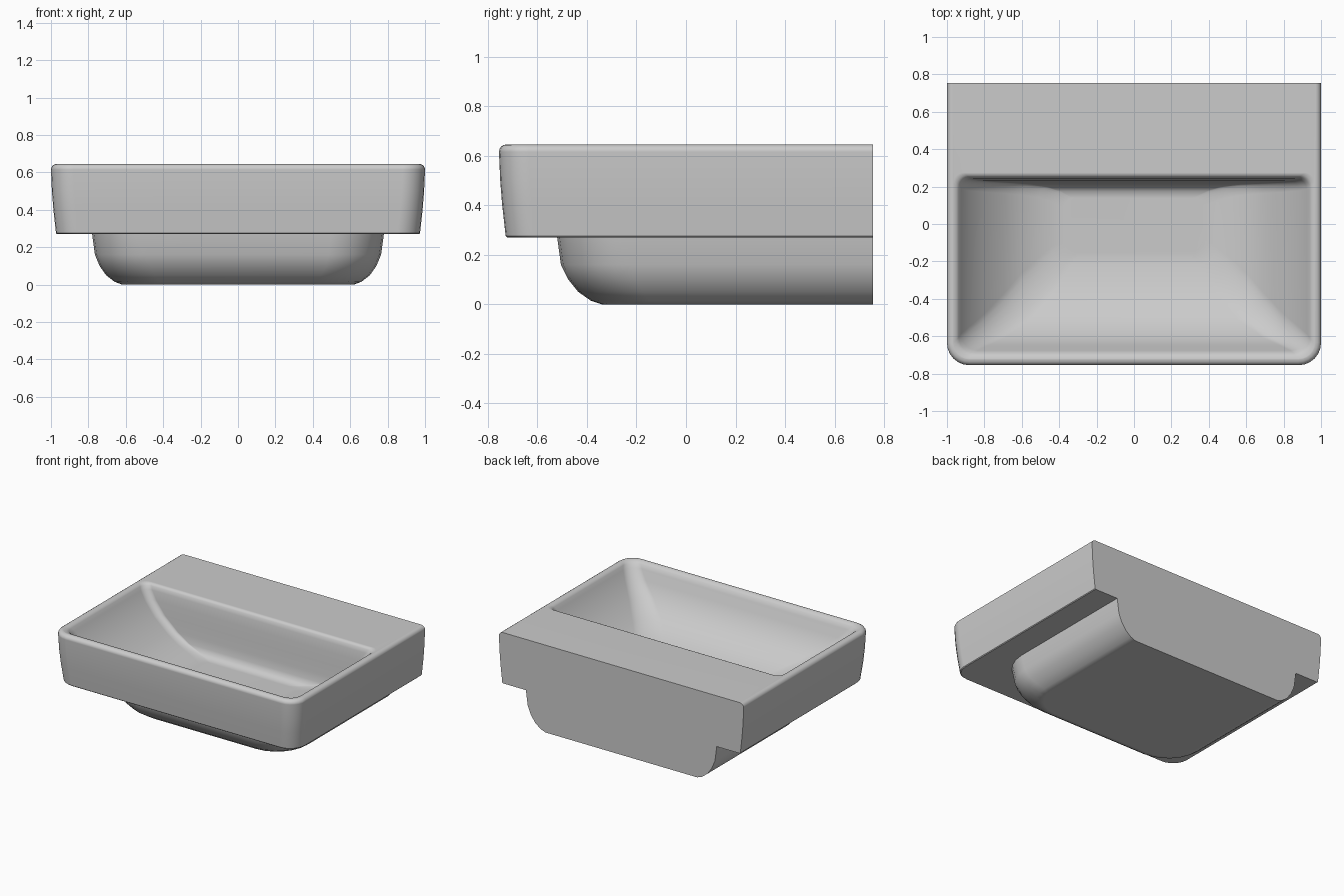
import bpy
import bmesh
import math

default_cube = bpy.data.objects.get("Cube")
if default_cube:
    bpy.data.objects.remove(default_cube, do_unlink=True)

BACK = 0.755
CORNER_STEPS = 6


def make_material(name, colour):
    material = bpy.data.materials.new(name)
    material.use_nodes = True
    material.diffuse_color = colour
    material.node_tree.nodes["Principled BSDF"].inputs["Base Color"].default_value = colour
    return material


def rounded_outline(z, half_width, front, back, front_radius, back_radius):
    """Rectangular section with separate front and back corner radii."""
    corners = [
        (half_width, back, back_radius, 0),
        (-half_width, back, back_radius, 1),
        (-half_width, front, front_radius, 2),
        (half_width, front, front_radius, 3),
    ]
    points = []
    for x, y, radius, quarter in corners:
        centre_x = x - math.copysign(radius, x)
        centre_y = y - radius if quarter < 2 else y + radius
        for step in range(CORNER_STEPS + 1):
            angle = (quarter + step / CORNER_STEPS) * math.pi / 2
            points.append((centre_x + radius * math.cos(angle),
                           centre_y + radius * math.sin(angle), z))
    return points


def loft(name, sections, material):
    """Skin the sections from the bottom outside to the inside floor."""
    bm = bmesh.new()
    shared = {}

    def vertex(point):
        key = tuple(round(value, 5) for value in point)
        if key not in shared:
            shared[key] = bm.verts.new(key)
        return shared[key]

    def add_face(corners):
        unique = list(dict.fromkeys(corners))
        if len(unique) > 2:
            face = bm.faces.new(unique)
            if face.calc_area() < 1e-7:
                bm.faces.remove(face)

    rings = [[vertex(p) for p in rounded_outline(*s)] for s in sections]
    add_face(rings[0][::-1])
    for lower, upper in zip(rings, rings[1:]):
        for i in range(len(lower)):
            j = (i + 1) % len(lower)
            add_face([lower[i], lower[j], upper[j], upper[i]])
    add_face(rings[-1])

    mesh = bpy.data.meshes.new(name)
    bm.to_mesh(mesh)
    bm.free()
    mesh.materials.append(material)
    obj = bpy.data.objects.new(name, mesh)
    bpy.context.collection.objects.link(obj)
    bpy.ops.object.select_all(action="DESELECT")
    obj.select_set(True)
    bpy.context.view_layer.objects.active = obj
    bpy.ops.object.shade_smooth_by_angle(angle=math.radians(35))
    # Keep the large deck and walls flat beside the rounded edges
    weighted = obj.modifiers.new("flat_deck", "WEIGHTED_NORMAL")
    weighted.keep_sharp = True
    return obj


ceramic = make_material("grey_ceramic", (0.6, 0.6, 0.6, 1.0))

# Curved underside: height, half width, front, front radius
underside = [(z, w, f, BACK, r, 0) for z, w, f, r in [
    (0, 0.62, -0.34, 0.22), (0.015, 0.66, -0.385, 0.24),
    (0.05, 0.705, -0.435, 0.26), (0.1, 0.74, -0.475, 0.27),
    (0.16, 0.765, -0.505, 0.28), (0.27, 0.78, -0.52, 0.28)]]

# Gently curved apron with a small lower edge
apron = [(z, w, w - 2 * w + 0.245, BACK, 0.12, 0) for z, w in [
    (0.27, 0.968), (0.275, 0.973), (0.4, 0.987), (0.5, 0.995), (0.615, 1)]]

# Rounded outer rim
rim_radius = 0.03
rim = []
for step in range(1, 5):
    angle = step * math.pi / 8
    inset = rim_radius * (1 - math.cos(angle))
    rim.append((0.615 + rim_radius * math.sin(angle), 1 - inset,
                inset - BACK, BACK, 0.12 - inset, 0))

# Bowl with a soft lip: height, half width, front, back, front radius
bowl = [(z, w, f, b, r, 0.055) for z, w, f, b, r in [
    (0.645, 0.965, -0.72, 0.275, 0.085),
    (0.641, 0.95, -0.705, 0.26, 0.085),
    (0.63, 0.937, -0.69, 0.25, 0.085),
    (0.605, 0.924, -0.676, 0.241, 0.09),
    (0.54, 0.882, -0.65, 0.233, 0.1),
    (0.45, 0.805, -0.605, 0.226, 0.12),
    (0.36, 0.695, -0.51, 0.219, 0.14),
    (0.305, 0.6, -0.4, 0.211, 0.14),
    (0.275, 0.51, -0.3, 0.197, 0.12),
    (0.258, 0.44, -0.22, 0.175, 0.1),
    (0.25, 0.37, -0.16, 0.14, 0.08)]]

loft("wash_basin", underside + apron + rim + bowl, ceramic)
